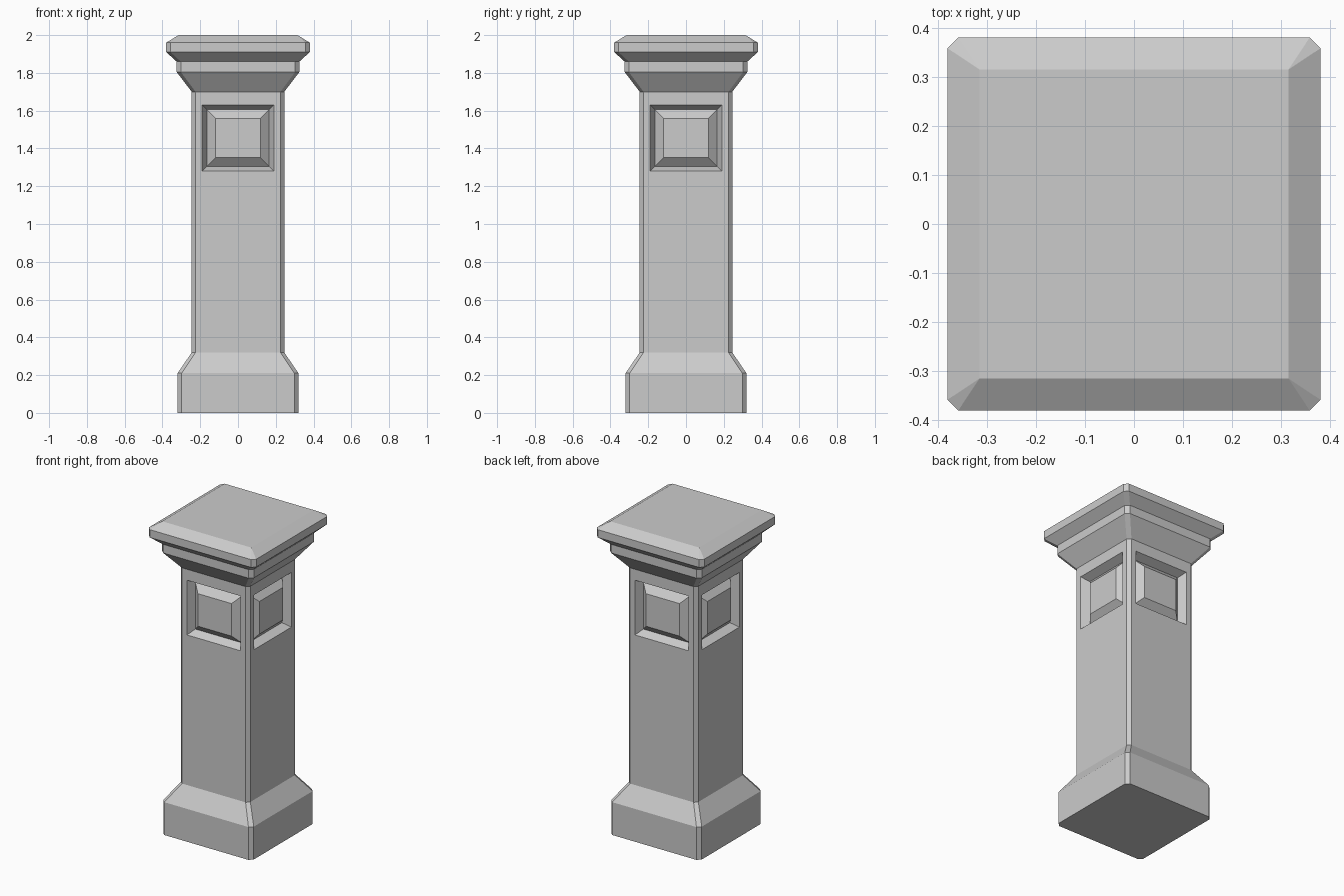
import bpy, bmesh

if "Cube" in bpy.data.objects:
    bpy.data.objects.remove(bpy.data.objects["Cube"], do_unlink=True)

# Single stone colour
stone = bpy.data.materials.new("grey_stone")
stone.use_nodes = True
colour = (0.6, 0.6, 0.6, 1)
stone.diffuse_color = colour
bsdf = next(n for n in stone.node_tree.nodes if n.type == "BSDF_PRINCIPLED")
bsdf.inputs["Base Color"].default_value = colour
bsdf.inputs["Roughness"].default_value = 0.8


def ring(bm, z, h, c):
    """Square ring of half width h with corners cut by c."""
    k = h - c
    pts = [(k, -h), (h, -k), (h, k), (k, h), (-k, h), (-h, k), (-h, -k), (-k, -h)]
    return [bm.verts.new((x, y, z)) for x, y in pts]


def loft(name, sections, bottom=False, top=False, panel_band=None):
    bm = bmesh.new()
    rings = [ring(bm, *s) for s in sections]
    panels = []
    for level, (a, b) in enumerate(zip(rings, rings[1:])):
        for i in range(8):
            j = (i + 1) % 8
            face = bm.faces.new((a[i], a[j], b[j], b[i]))
            if level == panel_band and i % 2 == 1:
                panels.append(face)
    if bottom:
        bm.faces.new(rings[0][::-1])
    if top:
        bm.faces.new(rings[-1])
    bm.normal_update()

    # Sunken bevelled frame with a raised centre on each side
    if panels:
        for width, depth in ((0.035, 0), (0.025, -0.05), (0.046, 0.04)):
            bmesh.ops.inset_individual(bm, faces=panels, thickness=width,
                                       depth=depth, use_even_offset=True)
            bm.normal_update()

    bmesh.ops.remove_doubles(bm, verts=bm.verts[:], dist=0.0001)
    mesh = bpy.data.meshes.new(name)
    bm.to_mesh(mesh)
    bm.free()
    mesh.materials.append(stone)
    obj = bpy.data.objects.new(name, mesh)
    bpy.context.collection.objects.link(obj)
    return obj


W, C = 0.245, 0.02      # shaft half width and corner cut

# Plinth with sloping shoulder
loft("plinth", [(0, 0.32, 0.022), (0.21, 0.32, 0.022), (0.32, W, C)], bottom=True)

# Plain lower shaft
loft("lower_shaft", [(0.32, W, C), (1.205, W, C)])

# Upper block with four panels
loft("panelled_block", [(1.205, W, C), (1.245, W, C), (1.665, W, C), (1.7, W, C)],
     panel_band=1)

# Flared capital
loft("capital", [(1.7, W, C), (1.805, 0.325, 0.022), (1.86, 0.325, 0.022)])

# Cap slab with bevelled top
loft("cap", [(1.86, 0.325, 0.022), (1.91, 0.38, 0.022), (1.96, 0.38, 0.022),
             (2.0, 0.315, 0)], top=True)
